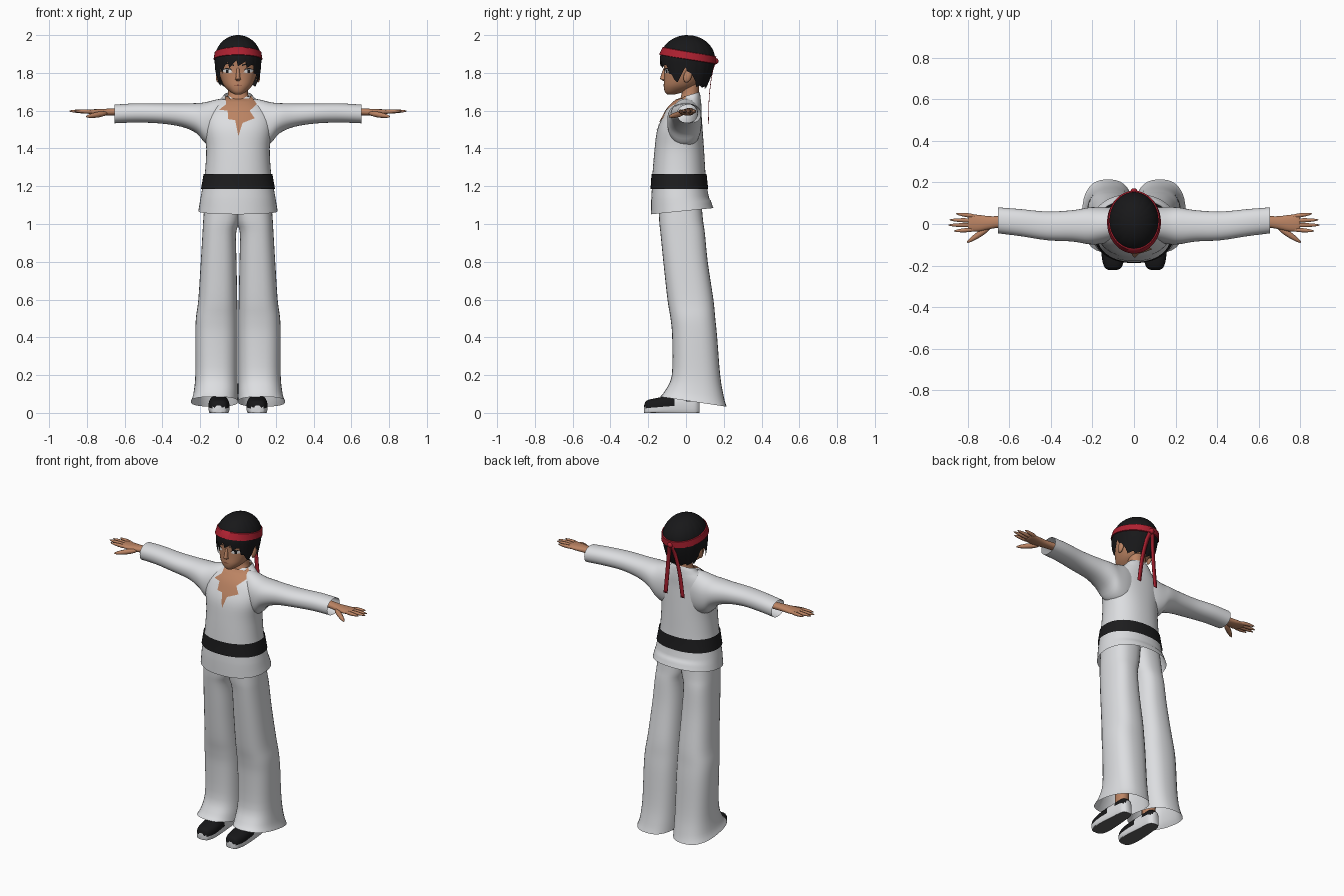
import bpy, bmesh, math
from mathutils import Vector
from mathutils.bvhtree import BVHTree

if "Cube" in bpy.data.objects:
    bpy.data.objects.remove(bpy.data.objects["Cube"], do_unlink=True)


def material(name, r, g, b):
    m = bpy.data.materials.new(name)
    m.use_nodes = True
    m.diffuse_color = (r, g, b, 1)
    bsdf = m.node_tree.nodes["Principled BSDF"]
    bsdf.inputs["Base Color"].default_value = (r, g, b, 1)
    bsdf.inputs["Roughness"].default_value = 0.8
    return m


cloth = material("white cloth", 0.72, 0.73, 0.75)
skin = material("tan skin", 0.5, 0.23, 0.125)
black = material("black hair", 0.009, 0.009, 0.01)
belt_black = material("black belt", 0.012, 0.012, 0.013)
red = material("red ribbon", 0.42, 0.015, 0.03)
sole_grey = material("grey sole", 0.12, 0.12, 0.12)
eye_white = material("eye white", 0.85, 0.85, 0.85)
lip = material("dark lip", 0.22, 0.07, 0.04)


def finish(name, bm, mats, mirror=False, sharp=50):
    """Turn a bmesh into a smooth shaded object, mirrored over x if asked."""
    bmesh.ops.recalc_face_normals(bm, faces=bm.faces)
    mesh = bpy.data.meshes.new(name)
    bm.to_mesh(mesh)
    bm.free()
    for m in mats:
        mesh.materials.append(m)
    ob = bpy.data.objects.new(name, mesh)
    bpy.context.collection.objects.link(ob)
    bpy.ops.object.select_all(action='DESELECT')
    ob.select_set(True)
    bpy.context.view_layer.objects.active = ob
    bpy.ops.object.shade_smooth_by_angle(angle=math.radians(sharp))
    if mirror:
        ob.modifiers.new("Mirror", 'MIRROR').use_mirror_merge = False
    return ob


def smooth_keys(keys, steps):
    """Catmull-Rom interpolation between rows of numbers."""
    out = []
    for i in range(len(keys) - 1):
        a, b, c, d = (keys[min(max(i + k, 0), len(keys) - 1)] for k in (-1, 0, 1, 2))
        for s in range(steps):
            t = s / steps
            out.append([q + t / 2 * (r - p + t * (2*p - 5*q + 4*r - w + t * (3*(q - r) + w - p)))
                        for p, q, r, w in zip(a, b, c, d)])
    return out + [list(keys[-1])]


def skin_rows(bm, rows, closed=True):
    """Bridge neighbouring rows of vertices with quads."""
    n = len(rows[0])
    for a, b in zip(rows, rows[1:]):
        for i in range(n if closed else n - 1):
            j = (i + 1) % n
            bm.faces.new((a[i], a[j], b[j], b[i]))


def loft(name, axis, keys, mats, caps=(), mirror=False, power=0.9, segs=32, warp=None, rule=None, steps=4):
    """Rings along an axis; each key is position, low/high of one cross axis, low/high of the other."""
    bm = bmesh.new()
    others = [k for k in range(3) if k != axis]
    rows = []
    for t, a0, a1, b0, b1 in smooth_keys(keys, steps):
        row = []
        for i in range(segs):
            ang = math.tau * i / segs
            c, s = math.cos(ang), math.sin(ang)
            co = Vector()
            co[axis] = t
            co[others[0]] = (a0 + a1) / 2 + (a1 - a0) / 2 * math.copysign(abs(c) ** power, c)
            co[others[1]] = (b0 + b1) / 2 + (b1 - b0) / 2 * math.copysign(abs(s) ** power, s)
            if warp:
                warp(co)
            row.append(bm.verts.new(co))
        rows.append(row)
    skin_rows(bm, rows)
    for end in caps:
        bm.faces.new(rows[end])
    bm.normal_update()
    if rule:
        for f in bm.faces:
            f.material_index = rule(f.calc_center_median())
    return finish(name, bm, mats, mirror)


def conform(name, outline, mat, targets, offset, mirror=False, step=0.015):
    """Thin plate: front outline sliced into a grid and laid on the target surfaces."""
    trees = [BVHTree.FromPolygons([v.co for v in o.data.vertices],
                                  [p.vertices for p in o.data.polygons]) for o in targets]
    bm = bmesh.new()
    bm.faces.new([bm.verts.new((x, 0, z)) for x, z in outline])
    for k, normal in ((0, (1, 0, 0)), (1, (0, 0, 1))):
        lo, hi = min(p[k] for p in outline), max(p[k] for p in outline)
        for i in range(1, int((hi - lo) / step) + 1):
            bmesh.ops.bisect_plane(bm, geom=bm.verts[:] + bm.edges[:] + bm.faces[:],
                                   plane_co=Vector(normal) * (lo + i * step), plane_no=normal)
    for v in bm.verts:
        hits = [t.ray_cast(Vector((v.co.x, -1, v.co.z)), Vector((0, 1, 0)))[0] for t in targets_safe(trees)]
        ys = [h.y for h in hits if h]
        v.co.y = (min(ys) if ys else 0) - offset
    return finish(name, bm, [mat], mirror)


def targets_safe(trees):
    return [t for t in trees if t]


# Tunic body, belt and sleeves
def tunic_hem(co):
    if co.z < 1.12:
        co.z += 0.1 * co.y
    if co.z > 1.66:
        co.z += 0.3 * (co.y - 0.04)


tunic_keys = [(1.07, -.21, .21, -.185, .145), (1.13, -.2, .2, -.184, .125), (1.2, -.187, .187, -.18, .11),
              (1.27, -.175, .175, -.177, .103), (1.4, -.168, .168, -.166, .095), (1.5, -.18, .18, -.152, .088),
              (1.57, -.178, .178, -.122, .083), (1.62, -.145, .145, -.092, .082), (1.66, -.1, .1, -.05, .078),
              (1.69, -.072, .072, -.022, .07)]
tunic = loft("tunic", 2, tunic_keys, [cloth], warp=tunic_hem, segs=48)
loft("belt", 2, [(z, -w, w, f, b) for z, w, f, b in
                 ((1.185, .196, -.188, .118), (1.225, .189, -.185, .113), (1.265, .182, -.183, .109))],
     [belt_black], segs=48)
sleeves = loft("sleeves", 0, [(.05, -.06, .07, 1.42, 1.665), (.11, -.085, .08, 1.405, 1.66),
                              (.17, -.098, .082, 1.425, 1.645), (.22, -.097, .079, 1.48, 1.64),
                              (.3, -.084, .066, 1.515, 1.638), (.42, -.078, .06, 1.533, 1.638),
                              (.55, -.058, .072, 1.537, 1.638), (.655, -.045, .08, 1.533, 1.632)],
               [cloth], mirror=True)


# Wide trousers with sloping flared hems
def trouser_hem(co):
    w = min(max((0.2 - co.z) / 0.14, 0), 1)
    co.z += w * (0.01 - 0.15 * co.y)


loft("trousers", 2, [(.055, 0, .25, -.137, .215), (.1, 0, .236, -.11, .2), (.2, .002, .226, -.075, .181),
                     (.4, .002, .226, -.073, .165), (.5, .002, .223, -.082, .155), (.6, .004, .21, -.098, .145),
                     (.8, .008, .197, -.12, .115), (.95, .01, .188, -.135, .1), (1.02, -.01, .184, -.142, .09),
                     (1.14, -.03, .175, -.145, .08)], [cloth], mirror=True, warp=trouser_hem, power=0.8)


# Shoes: pale rim, dark toe and heel patch, flat grey underside
def flatten(co):
    co.z = max(co.z, 0)


def shoe_colour(c):
    if c.z < 0.002:
        return 2
    if c.z < 0.028:
        return 1
    return 0 if c.y < -0.06 or (c.y > 0 and c.z > 0.06) else 1


loft("shoes", 1, [(-.222, .085, .12, -.005, .04), (-.208, .06, .142, -.015, .065), (-.16, .046, .155, -.02, .078),
                  (-.09, .048, .155, -.02, .09), (0, .056, .147, -.02, .1), (.05, .062, .14, -.02, .1),
                  (.072, .08, .122, -.01, .08)], [black, cloth, sole_grey], caps=(0, -1), mirror=True,
     power=0.7, warp=flatten, rule=shoe_colour, steps=6)
loft("ankles", 2, [(.06, .065, .135, -.03, .05), (.25, .06, .14, -.03, .06)], [skin], mirror=True, segs=16)

# Hands: palm, four fingers and a thumb
loft("palms", 0, [(.56, -.01, .045, 1.575, 1.615), (.655, -.018, .038, 1.575, 1.612), (.7, -.026, .038, 1.574, 1.61),
                  (.75, -.036, .044, 1.577, 1.608), (.79, -.034, .046, 1.583, 1.606), (.8, -.025, .036, 1.59, 1.602)],
     [skin], caps=(-1,), mirror=True, segs=20)


def digit(name, start, end, r):
    d = end - start
    bm = bmesh.new()
    bmesh.ops.create_uvsphere(bm, u_segments=10, v_segments=8, radius=1)
    turn = d.to_track_quat('Z', 'Y')
    for v in bm.verts:
        taper = r * (1 - 0.2 * v.co.z)
        local = Vector((v.co.x * taper, v.co.y * taper, v.co.z * d.length / 2))
        v.co = turn @ local + (start + end) / 2
    finish(name, bm, [skin], True)


for label, y, tip_x, tip_y in (("index", -.026, .868, -.034), ("middle", -.006, .895, -.005),
                               ("ring", .016, .888, .02), ("little", .036, .858, .05)):
    digit(label + "_fingers", Vector((.755, y, 1.594)), Vector((tip_x, tip_y, 1.598)), .0105)
digit("thumbs", Vector((.69, -.012, 1.588)), Vector((.805, -.09, 1.568)), .015)

# Neck, head, nose and ears
loft("neck", 2, [(1.58, -.075, .075, -.04, .06), (1.66, -.06, .06, -.03, .065), (1.7, -.052, .052, -.022, .068),
                 (1.78, -.052, .052, -.03, .07)], [skin])
head = loft("head", 2, [(1.686, -.018, .018, -.1, -.06), (1.7, -.042, .042, -.112, -.01),
                        (1.73, -.073, .073, -.118, .05), (1.77, -.092, .092, -.116, .088),
                        (1.82, -.104, .104, -.116, .115), (1.88, -.108, .108, -.12, .128),
                        (1.93, -.092, .092, -.1, .115), (1.97, -.05, .05, -.05, .07)],
            [skin], caps=(0, -1))
loft("nose", 2, [(1.757, -.006, .006, -.118, -.1), (1.765, -.015, .015, -.132, -.1),
                 (1.775, -.012, .012, -.136, -.1), (1.825, -.007, .007, -.119, -.1)], [skin], caps=(0, -1), segs=12)
bm = bmesh.new()
bmesh.ops.create_uvsphere(bm, u_segments=14, v_segments=10, radius=1)
for v in bm.verts:
    v.co = Vector((.106 + v.co.x * .012, .01 + v.co.y * .022 + v.co.z * .008, 1.785 + v.co.z * .036))
finish("ears", bm, [skin], True)


# Hair cap with a jagged lower rim
def hair_point(a, z, grow=1.0):
    """Point on the hair at angle a from the front and height z."""
    back = max(-math.cos(a), 0)
    if z > 1.87:
        r = math.sqrt(max(1 - ((z - 1.87) / .13) ** 2, 0))
    else:
        r = 1 - (.1 + .2 * back) * ((1.87 - z) / .14) ** 1.5
    return Vector((.124 * math.sin(a) * r * grow, .008 - .147 * math.cos(a) * r * grow, z))


rim_keys = ((0, 1.855), (35, 1.84), (52, 1.8), (63, 1.745), (75, 1.785), (85, 1.825), (98, 1.8), (112, 1.735), (180, 1.722))


def rim(a):
    deg = abs(math.degrees(a))
    for (d0, z0), (d1, z1) in zip(rim_keys, rim_keys[1:]):
        if deg <= d1:
            return z0 + (z1 - z0) * (deg - d0) / (d1 - d0)
    return rim_keys[-1][1]


bm = bmesh.new()
segs, levels = 96, 18
rows = []
for k in range(1, levels + 1):
    drop = 1 - math.cos(k / levels * math.pi / 2)
    row = []
    for i in range(segs):
        a = math.tau * i / segs - math.pi
        spike = (i % 6 - 3) / 3 * (.02 if abs(a) < .9 else .009)
        z = 2 - (2 - rim(a) - spike) * drop
        row.append(bm.verts.new(hair_point(a, z, 1 - .012 * (i % 6 == 0))))
    rows.append(row)
skin_rows(bm, rows)
bm.faces.new(rows[0])
finish("hair", bm, [black], sharp=60)

# Tilted headband, knot and two hanging tails
bm = bmesh.new()
rows = []
for dz, grow in ((-.021, 1.0), (-.019, 1.045), (.019, 1.045), (.021, 1.0)):
    row = []
    for i in range(64):
        a = math.tau * i / 64
        row.append(bm.verts.new(hair_point(a, 1.892 + .024 * math.cos(a) + dz, grow)))
    rows.append(row)
skin_rows(bm, rows)
finish("headband", bm, [red])
bm = bmesh.new()
bmesh.ops.create_uvsphere(bm, u_segments=12, v_segments=8, radius=.017)
bmesh.ops.translate(bm, verts=bm.verts, vec=(0, .155, 1.862))
finish("headband_knot", bm, [red])
bm = bmesh.new()
path = smooth_keys([(.004, .158, 1.865), (.022, .138, 1.8), (.042, .122, 1.68), (.06, .117, 1.53)], 6)
rows = [[bm.verts.new((x + dx, y, z)) for dx in (-.013, .013)] for x, y, z in path]
skin_rows(bm, rows, closed=False)
tails = finish("headband_tails", bm, [red], True)
tails.modifiers.new("Thickness", 'SOLIDIFY').thickness = .003

# Bare chest showing through a torn collar
conform("chest_opening", [(-.07, 1.678), (-.062, 1.635), (-.1, 1.605), (-.055, 1.6), (-.052, 1.555), (-.015, 1.55),
                          (.002, 1.465), (.024, 1.535), (.088, 1.56), (.062, 1.6), (.1, 1.635), (.07, 1.678)],
        skin, [tunic, sleeves], .004)

# Face details
conform("eyes", [(.03, 1.803), (.05, 1.798), (.075, 1.803), (.083, 1.815), (.06, 1.821), (.038, 1.816)],
        eye_white, [head], .002, True)
conform("irises", [(.05, 1.799), (.063, 1.799), (.064, 1.819), (.049, 1.818)], black, [head], .003, True)
conform("lashes", [(.028, 1.81), (.038, 1.816), (.06, 1.821), (.086, 1.814), (.062, 1.827), (.038, 1.822)],
        black, [head], .0035, True)
conform("eyebrows", [(.022, 1.836), (.055, 1.847), (.085, 1.841), (.056, 1.854), (.022, 1.844)],
        black, [head], .003, True)
conform("mouth", [(-.024, 1.735), (0, 1.731), (.024, 1.735), (0, 1.738)], lip, [head], .002)
